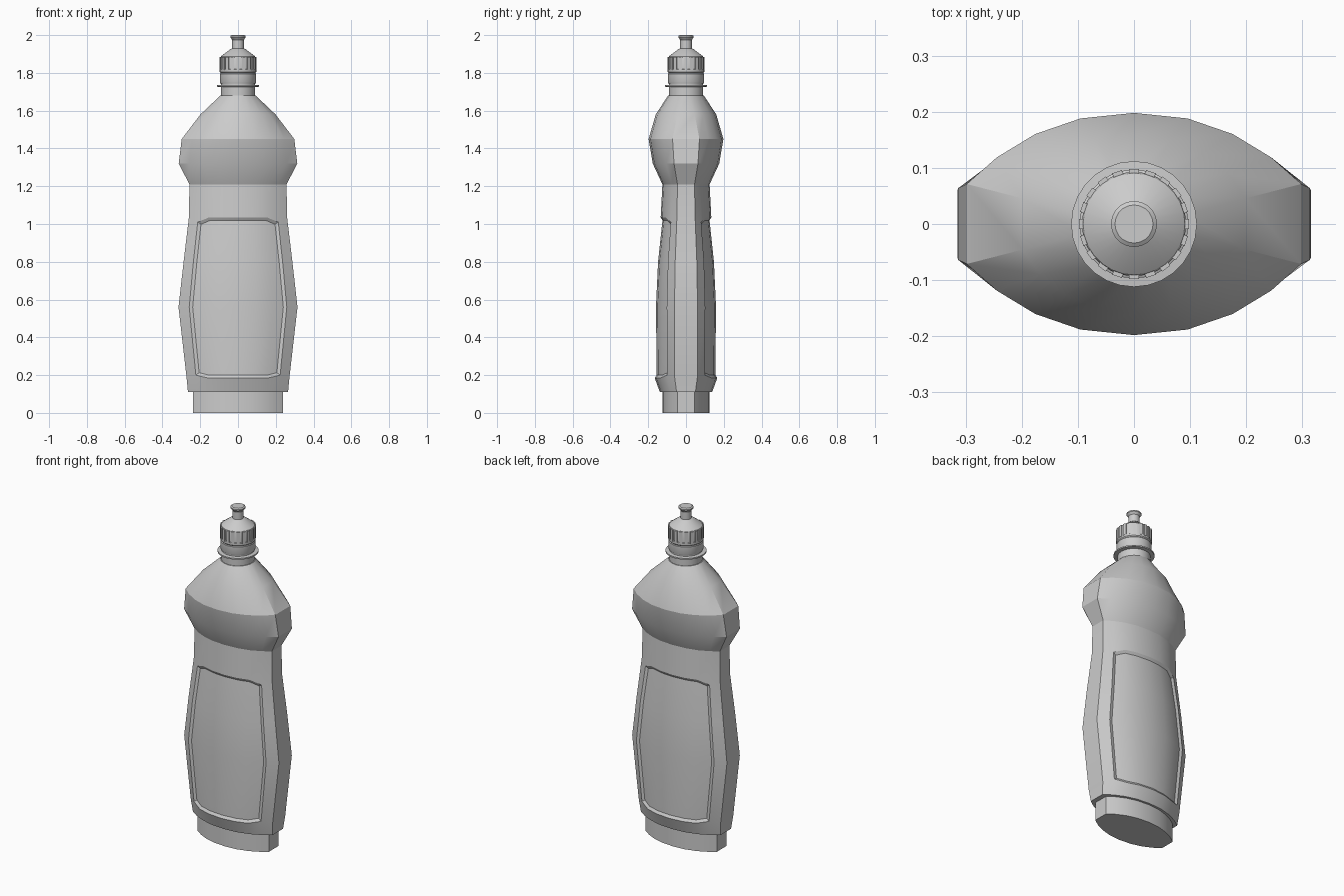
import bpy, bmesh, math

if "Cube" in bpy.data.objects:
    bpy.data.objects.remove(bpy.data.objects["Cube"])

# half cross-section: truncated ellipse (flat side walls), as (x, y) ratios
FLAT = [(0, 1), (.32, .95), (.59, .81), (.82, .6), (1, .36)]
ROUND = [(math.sin(math.radians(20 * k)), math.cos(math.radians(20 * k))) for k in range(5)]


def finish(name, bm, angle):
    bmesh.ops.recalc_face_normals(bm, faces=bm.faces[:])
    me = bpy.data.meshes.new(name)
    bm.to_mesh(me)
    bm.free()
    ob = bpy.data.objects.new(name, me)
    bpy.context.collection.objects.link(ob)
    bpy.ops.object.select_all(action='DESELECT')
    bpy.context.view_layer.objects.active = ob
    ob.select_set(True)
    bpy.ops.object.shade_smooth_by_angle(angle=math.radians(angle))
    return ob


def bridge(bm, rings):
    rows = []
    for a, b in zip(rings, rings[1:]):
        n = len(a)
        rows.append([bm.faces.new((a[i], a[(i + 1) % n], b[(i + 1) % n], b[i])) for i in range(n)])
    bm.faces.new(rings[0][::-1])
    bm.faces.new(rings[-1])
    return rows


def section(hx, hy, blend):
    half = [(hx * (f[0] * (1 - blend) + r[0] * blend), hy * (f[1] * (1 - blend) + r[1] * blend))
            for f, r in zip(FLAT, ROUND)]
    back = [(x, y) for x, y in half[::-1]] + [(-x, y) for x, y in half[1:]]
    return [(-x, -y) for x, y in back] + back      # counter-clockwise


def lathe(name, profile, n=28):
    bm = bmesh.new()
    rings = [[bm.verts.new((r * math.cos(2 * math.pi * i / n), r * math.sin(2 * math.pi * i / n), z))
              for i in range(n)] for r, z in profile]
    bridge(bm, rings)
    return finish(name, bm, 30)


# bottle body: z, half width, half depth, roundness, lift of the panel corners
LEVELS = [(0, .237, .125, 0, 0), (.11, .237, .125, 0, 0), (.11, .265, .138, 0, 0),
          (.185, .272, .166, 0, .015), (.56, .315, .17, 0, 0), (.80, .288, .159, 0, 0),
          (1.035, .26, .134, 0, -.025), (1.21, .257, .125, 0, 0), (1.32, .314, .176, 0, 0),
          (1.45, .298, .198, 0, 0), (1.58, .2, .16, .4, 0), (1.68, .095, .095, 1, 0)]
bm = bmesh.new()
rings = []
for z, hx, hy, blend, lift in LEVELS:
    ring = []
    for i, (x, y) in enumerate(section(hx, hy, blend)):
        corner = i % 9 in (1, 7)
        ring.append(bm.verts.new((x, y, z + (lift if corner else 0))))
    rings.append(ring)
rows = bridge(bm, rings)
bmesh.ops.recalc_face_normals(bm, faces=bm.faces[:])

# recessed label panels, front and back
for start in (1, 10):
    panel = [rows[r][i] for r in (3, 4, 5) for i in range(start, start + 6)]
    bmesh.ops.inset_region(bm, faces=panel, thickness=.015, depth=-.011,
                           use_even_offset=True, use_boundary=True)
finish("bottle_body", bm, 25)

# neck with collar
lathe("neck", [(.09, 1.66), (.09, 1.725), (.112, 1.727), (.112, 1.735), (.09, 1.737), (.09, 1.76)])
# tamper ring and screw cap with conical top
lathe("tamper_ring", [(.094, 1.745), (.096, 1.75), (.096, 1.795), (.092, 1.8)])
lathe("screw_cap", [(.092, 1.798), (.097, 1.805), (.097, 1.818), (.093, 1.82), (.093, 1.88),
                    (.09, 1.888), (.04, 1.926), (.03, 1.93)])
# pull spout
lathe("pull_spout", [(.031, 1.92), (.031, 1.975), (.041, 1.988), (.041, 1.995), (.034, 2.0)], 20)

# grip ribs around the cap
bm = bmesh.new()
for i in range(20):
    a = 2 * math.pi * i / 20
    vs = bmesh.ops.create_cube(bm, size=1)['verts']
    for v in vs:
        x, y, z = .093 + v.co.x * .01, v.co.y * .018, 1.85 + v.co.z * .07
        v.co = (x * math.cos(a) - y * math.sin(a), x * math.sin(a) + y * math.cos(a), z)
finish("cap_ribs", bm, 30)
